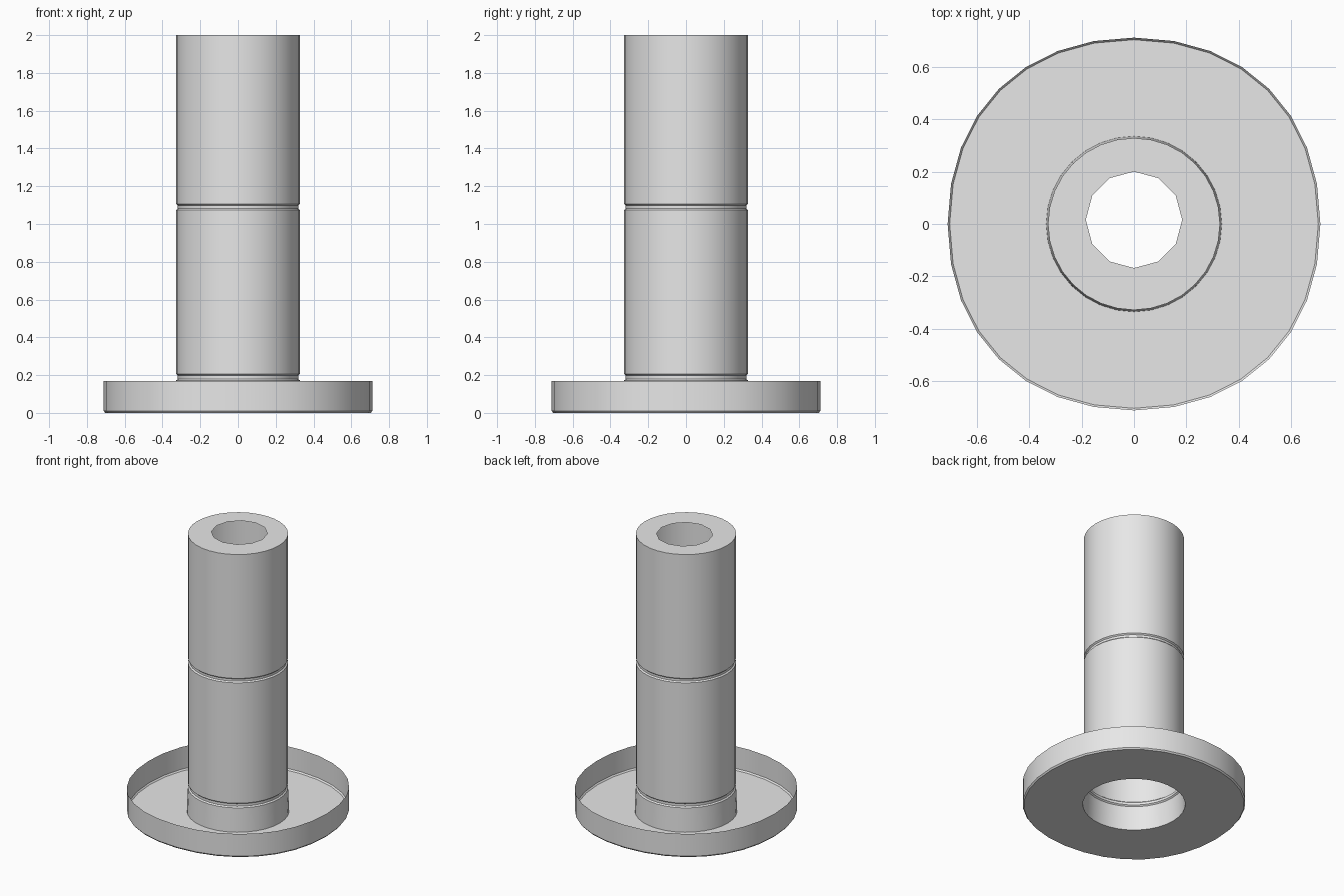
import bpy
import bmesh
from math import sin, cos, tau, radians

cube = bpy.data.objects.get("Cube")
if cube:
    bpy.data.objects.remove(cube)

SEGMENTS = 32
grey = bpy.data.materials.new("light_grey")
grey.use_nodes = True
grey.diffuse_color = (0.8, 0.8, 0.8, 1)
grey.node_tree.nodes["Principled BSDF"].inputs["Base Color"].default_value = (0.8, 0.8, 0.8, 1)


def circle(radius, count=SEGMENTS, y=0):
    return [(radius * sin(tau * i / count), y + radius * cos(tau * i / count)) for i in range(count)]


def soft_square(radius, bulge=0.6):
    """Four cubic arcs that swell slightly beyond a circle on the diagonals."""
    points = []
    steps = SEGMENTS // 4
    for quarter in range(4):
        c, s = cos(tau * quarter / 4), sin(tau * quarter / 4)
        for i in range(steps):
            t = i / steps
            u = 1 - t
            a = radius * (3 * u * u * t * bulge + 3 * u * t * t + t ** 3)
            b = radius * (u ** 3 + 3 * u * u * t + 3 * u * t * t * bulge)
            points.append((a * c + b * s, b * c - a * s))
    return points


def add_ring(bm, outline, z):
    return [bm.verts.new((x, y, z)) for x, y in outline]


def skin(bm, rings):
    """Join neighbouring rings with quads."""
    for low, high in zip(rings, rings[1:]):
        for i in range(len(low)):
            j = (i + 1) % len(low)
            bm.faces.new((low[j], low[i], high[i], high[j]))


def finish(name, bm):
    mesh = bpy.data.meshes.new(name)
    bm.to_mesh(mesh)
    bm.free()
    mesh.materials.append(grey)
    obj = bpy.data.objects.new(name, mesh)
    bpy.context.collection.objects.link(obj)
    bpy.ops.object.select_all(action="DESELECT")
    obj.select_set(True)
    bpy.context.view_layer.objects.active = obj
    bpy.ops.object.shade_smooth_by_angle(angle=radians(30))
    return obj


# Open dish: floor with a central hole, chamfered foot and thin rim
bm = bmesh.new()
skin(bm, [add_ring(bm, circle(0.335), 0),
          add_ring(bm, soft_square(0.703), 0),
          add_ring(bm, soft_square(0.711), 0.01),
          add_ring(bm, soft_square(0.711), 0.17)])
finish("base_dish", bm)

# Hollow column with two narrow grooves
bm = bmesh.new()
profile = [(0.335, 0), (0.328, 0.172), (0.319, 0.18), (0.319, 0.198), (0.328, 0.206),
           (0.328, 1.074), (0.319, 1.082), (0.319, 1.098), (0.328, 1.106), (0.328, 2)]
skin(bm, [add_ring(bm, circle(r), z) for r, z in profile])
finish("column", bm)

# Flat top plate with a twelve-sided hole
bm = bmesh.new()
edges = []
for outline in (circle(0.328), circle(0.184, 12, 0.016)):
    ring = add_ring(bm, outline, 2)
    edges += [bm.edges.new((v, ring[i - 1])) for i, v in enumerate(ring)]
bmesh.ops.triangle_fill(bm, edges=edges, use_beauty=True, normal=(0, 0, 1))
finish("column_top", bm)
